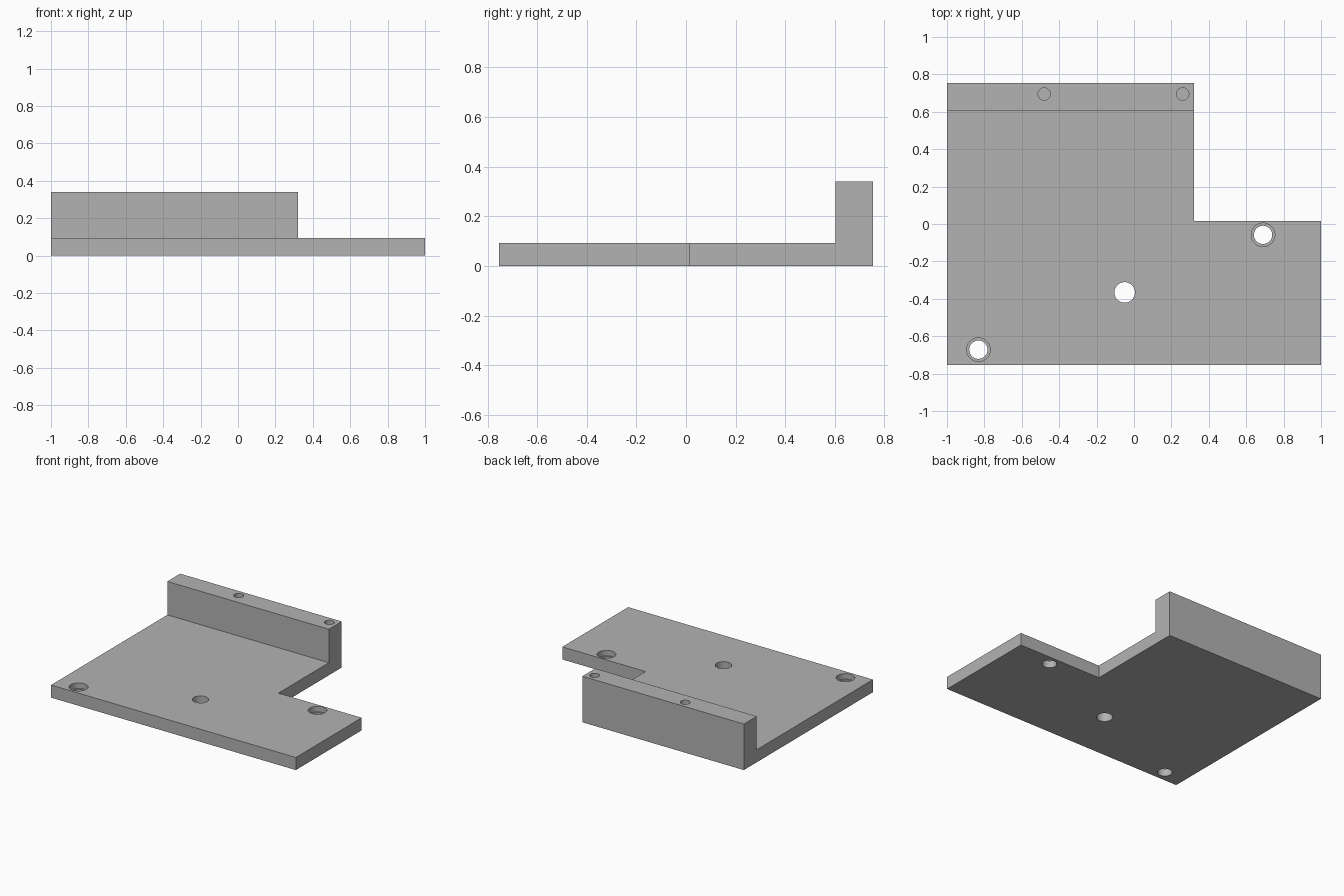
import bpy
import bmesh
import math

if "Cube" in bpy.data.objects:
    bpy.data.objects.remove(bpy.data.objects["Cube"])

PLATE_TOP, WALL_TOP = 0.093, 0.34
BACK, WALL_FRONT, NOTCH_X, NOTCH_Y = 0.753, 0.603, 0.32, 0.015

grey = bpy.data.materials.new("machined grey")
grey.use_nodes = True
grey.diffuse_color = (0.45, 0.45, 0.45, 1)
grey.node_tree.nodes["Principled BSDF"].inputs["Base Color"].default_value = grey.diffuse_color

# Bracket body: stepped plate outline, with the back strip raised into a wall
bm = bmesh.new()
left_front = bm.verts.new((-1, WALL_FRONT, 0))
right_front = bm.verts.new((NOTCH_X, WALL_FRONT, 0))
outline = [(-1, -BACK), (1, -BACK), (1, NOTCH_Y), (NOTCH_X, NOTCH_Y)]
plate = bm.faces.new([bm.verts.new((x, y, 0)) for x, y in outline] + [right_front, left_front])
strip = bm.faces.new([left_front, right_front,
                      bm.verts.new((NOTCH_X, BACK, 0)), bm.verts.new((-1, BACK, 0))])


def raise_faces(faces, height, keep):
    result = bmesh.ops.extrude_face_region(bm, geom=faces, use_keep_orig=keep)["geom"]
    verts = [g for g in result if isinstance(g, bmesh.types.BMVert)]
    bmesh.ops.translate(bm, verts=verts, vec=(0, 0, height))
    return [g for g in result if isinstance(g, bmesh.types.BMFace)]


tops = raise_faces([plate, strip], PLATE_TOP, True)
wall_base = max(tops, key=lambda f: f.calc_center_median().y)
raise_faces([wall_base], WALL_TOP - PLATE_TOP, False)
if wall_base.is_valid:
    bmesh.ops.delete(bm, geom=[wall_base], context='FACES_ONLY')
bmesh.ops.recalc_face_normals(bm, faces=bm.faces)

mesh = bpy.data.meshes.new("bracket_body")
bm.to_mesh(mesh)
bm.free()
body = bpy.data.objects.new("bracket_body", mesh)
bpy.context.collection.objects.link(body)
mesh.materials.append(grey)


def drill(x, y, radius, bottom, top):
    """Cut a round hole between two heights."""
    bpy.ops.mesh.primitive_cylinder_add(vertices=48, radius=radius, depth=top - bottom,
                                        location=(x, y, (top + bottom) / 2))
    cutter = bpy.context.object
    cutter.name = "hole_cutter"
    cutter.hide_render = True
    cutter.data.materials.append(grey)
    cut = body.modifiers.new("hole", 'BOOLEAN')
    cut.operation, cut.solver, cut.object = 'DIFFERENCE', 'EXACT', cutter
    bpy.context.view_layer.objects.active = body
    bpy.ops.object.modifier_apply(modifier=cut.name)
    bpy.data.objects.remove(cutter)


# Counterbored mounting holes
for x, y in [(-0.832, -0.672), (0.69, -0.058)]:
    drill(x, y, 0.063, PLATE_TOP - 0.04, 0.2)
    drill(x, y, 0.049, -0.1, 0.2)

# Plain centre hole
drill(-0.05, -0.366, 0.055, -0.1, 0.2)

# Blind holes in the wall top
for x in (-0.48, 0.26):
    drill(x, 0.695, 0.033, WALL_TOP - 0.2, 0.5)

# Smooth bores, crisp edges
bpy.ops.object.select_all(action='DESELECT')
body.select_set(True)
bpy.context.view_layer.objects.active = body
bpy.ops.object.shade_smooth_by_angle(angle=math.radians(30))
